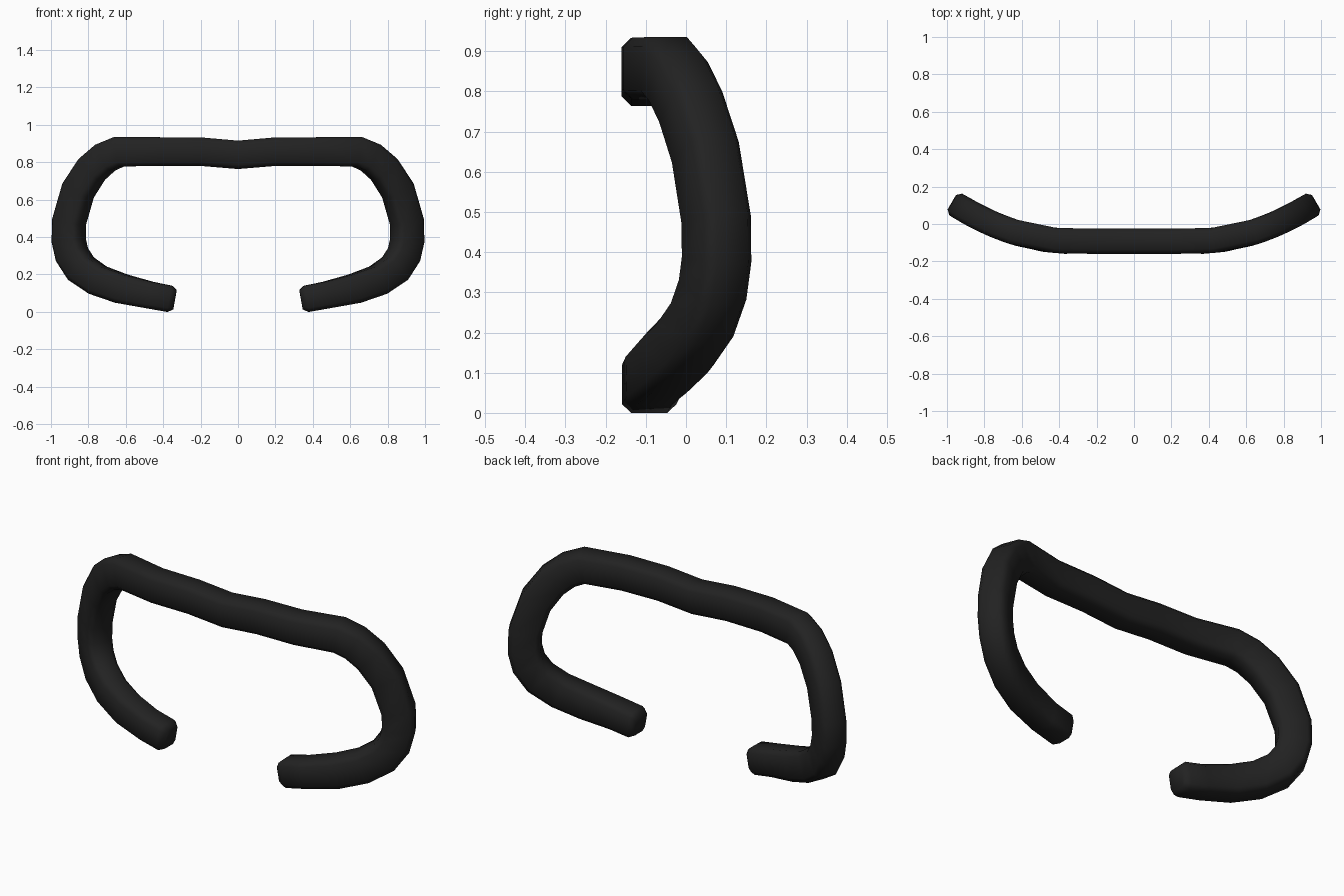
import bpy, bmesh, math
from mathutils import Vector

if "Cube" in bpy.data.objects:
    bpy.data.objects.remove(bpy.data.objects["Cube"])

foam = bpy.data.materials.new("matte black")
foam.diffuse_color = (0.016, 0.016, 0.016, 1)
foam.use_nodes = True
foam.node_tree.nodes["Principled BSDF"].inputs["Base Color"].default_value = foam.diffuse_color

# Centre line of the right half in front view (x, z)
path = [(0, .848), (.2, .865), (.42, .865), (.635, .865), (.71, .833),
        (.782, .77), (.855, .657), (.903, .49), (.905, .39), (.888, .315),
        (.84, .24), (.75, .178), (.625, .133), (.475, .099), (.365, .078), (.337, .073)]


# Depth of the face-shaped bend, and its slope
def bend(x):
    return -.0925 + .51 * max(0, x - .33) ** 2


def slope(x):
    return 1.02 * max(0, x - .33)


# Bevelled rectangular cross-section (in-plane width, depth)
W, D, C = .076, .0675, .023
section = [(W, D - C), (W - C, D), (C - W, D), (-W, D - C),
           (-W, C - D), (C - W, -D), (W - C, -D), (W, C - D)]

pts = [Vector((x, bend(x), z)) for x, z in path]
bm = bmesh.new()
rings = []
for i, p in enumerate(pts):
    if i == 0:
        t, miter = Vector((1, 0, 0)), 1
    elif i == len(pts) - 1:
        t, miter = (p - pts[i - 1]).normalized(), 1
    else:
        a = (p - pts[i - 1]).normalized()
        b = (pts[i + 1] - p).normalized()
        t = (a + b).normalized()
        miter = 1 / max(.8, t.dot(a))
    n = Vector((slope(p.x), -1, 0)).normalized()
    s = n.cross(t).normalized()
    last = i == len(pts) - 1
    k = .74 if last else 1
    w = (1.0 + .05 * min(1, slope(p.x) / .5)) * miter * k
    if p.z < .11:
        w *= .93
    rings.append([bm.verts.new(p + s * (u * w) + n * (v * k)) for u, v in section])
for r, q in zip(rings, rings[1:]):
    for j in range(8):
        m = (j + 1) % 8
        bm.faces.new((r[j], r[m], q[m], q[j]))
bm.faces.new(rings[-1])

# Mirror to the left half
geom = bm.verts[:] + bm.edges[:] + bm.faces[:]
for v in rings[0]:
    v.co.x = 0
bmesh.ops.mirror(bm, geom=geom, axis='X', merge_dist=.0005)
bmesh.ops.remove_doubles(bm, verts=bm.verts[:], dist=.0005)
bmesh.ops.recalc_face_normals(bm, faces=bm.faces[:])

# Sit on the floor
low = min(v.co.z for v in bm.verts)
bmesh.ops.translate(bm, verts=bm.verts[:], vec=(0, 0, -low))

me = bpy.data.meshes.new("foam_cushion")
bm.to_mesh(me)
bm.free()
me.materials.append(foam)
for f in me.polygons:
    f.use_smooth = True
ob = bpy.data.objects.new("foam_cushion", me)
bpy.context.collection.objects.link(ob)
